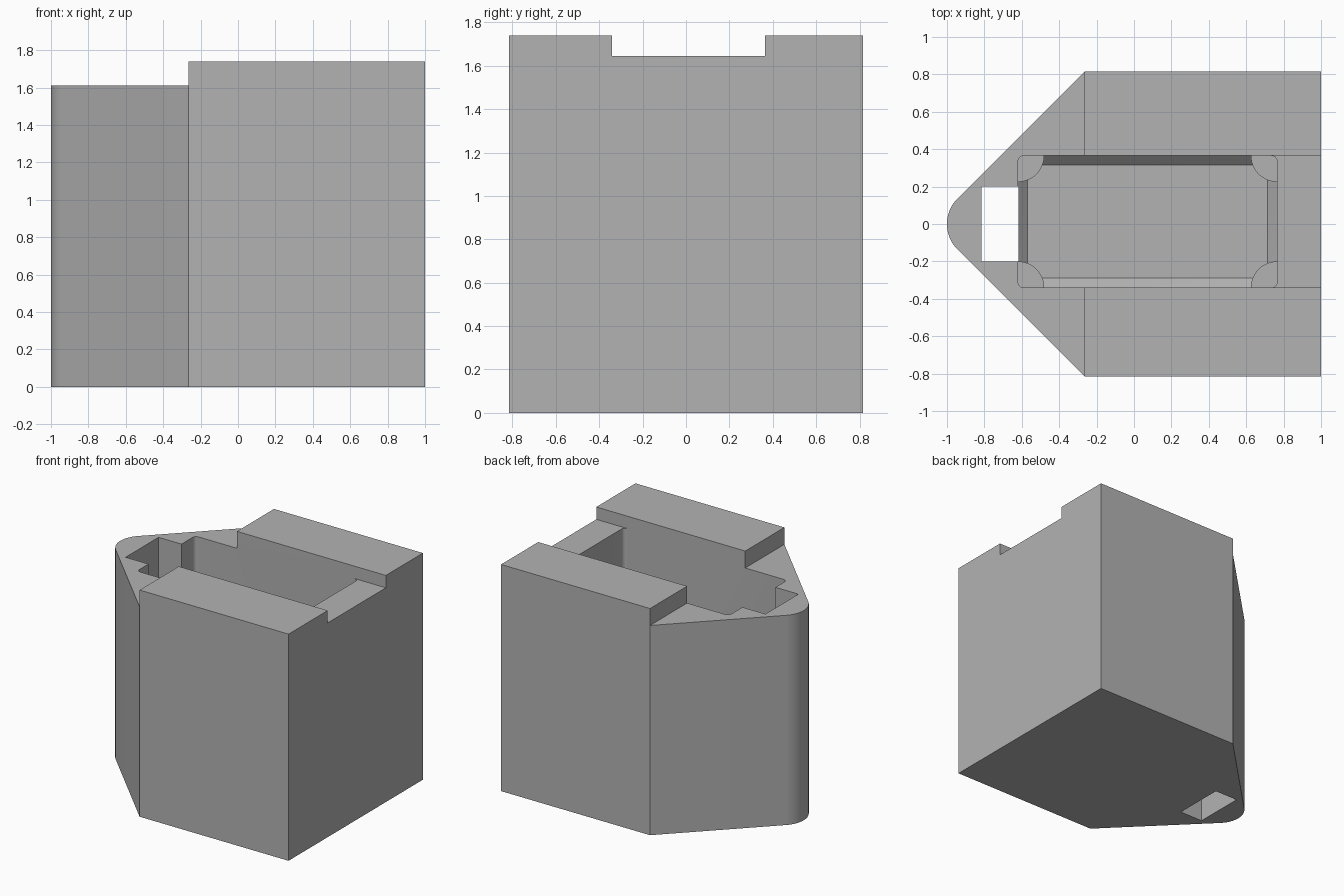
import bpy, bmesh, math

if "Cube" in bpy.data.objects:
    bpy.data.objects.remove(bpy.data.objects["Cube"])

NOSE_Z, CHANNEL_Z, TOP_Z = 1.61, 1.645, 1.74      # three rim heights
SHOULDER_X = -0.265                               # where the nose begins
X0, X1, Y0, Y1 = -0.62, 0.765, -0.34, 0.365       # pocket walls
FLOOR_Z, POST_Z, POST_R, BEVEL = 0.2, 0.4, 0.14, 0.05

grey = bpy.data.materials.new("plain grey")
grey.diffuse_color = (0.45, 0.45, 0.45, 1)
grey.use_nodes = True
grey.node_tree.nodes["Principled BSDF"].inputs["Base Color"].default_value = grey.diffuse_color


def arc(cx, cy, r, a0, a1, n):
    """Points along a circular arc, angles in degrees."""
    angles = [math.radians(a0 + (a1 - a0) * i / n) for i in range(n + 1)]
    return [(cx + r * math.cos(a), cy + r * math.sin(a)) for a in angles]


def loft(name, sections):
    """Closed solid through (outline, z) sections of equal point count."""
    bm = bmesh.new()
    rings = [[bm.verts.new((x, y, z)) for x, y in pts] for pts, z in sections]
    n = len(rings[0])
    for low, high in zip(rings, rings[1:]):
        for i in range(n):
            j = (i + 1) % n
            bm.faces.new((low[i], low[j], high[j], high[i]))
    bm.faces.new(rings[0][::-1])
    bm.faces.new(rings[-1])
    bmesh.ops.recalc_face_normals(bm, faces=bm.faces)
    mesh = bpy.data.meshes.new(name)
    bm.to_mesh(mesh)
    bm.free()
    mesh.materials.append(grey)
    obj = bpy.data.objects.new(name, mesh)
    bpy.context.collection.objects.link(obj)
    return obj


def rect(x0, x1, y0, y1):
    return [(x0, y0), (x1, y0), (x1, y1), (x0, y1)]


def rounded_rect(inset, r=0.03, n=6):
    x0, x1, y0, y1 = X0 + inset, X1 - inset, Y0 + inset, Y1 - inset
    return (arc(x0 + r, y0 + r, r, 180, 270, n) + arc(x1 - r, y0 + r, r, 270, 360, n)
            + arc(x1 - r, y1 - r, r, 0, 90, n) + arc(x0 + r, y1 - r, r, 90, 180, n))


def activate(obj):
    bpy.ops.object.select_all(action='DESELECT')
    obj.select_set(True)
    bpy.context.view_layer.objects.active = obj


def cut(obj, cutter):
    mod = obj.modifiers.new("cut", 'BOOLEAN')
    mod.operation, mod.solver, mod.object = 'DIFFERENCE', 'EXACT', cutter
    activate(obj)
    bpy.ops.object.modifier_apply(modifier=mod.name)
    bpy.data.objects.remove(cutter)


# Body: block with a rounded, wedge-shaped nose
nose_r = 0.193
outline = ([(SHOULDER_X, -0.815), (1, -0.815), (1, 0.815), (SHOULDER_X, 0.815)]
           + arc(nose_r - 1, 0, nose_r, 135, 225, 20))
body = loft("body", [(outline, 0), (outline, TOP_Z)])

# Lower nose rim, lengthwise channel, pocket with bevelled floor, through slot
nose = rect(-1.2, SHOULDER_X, -1, 1)
cut(body, loft("nose_cutter", [(nose, NOSE_Z), (nose, 2)]))
channel = rect(-0.5, 1.2, Y0, Y1)
cut(body, loft("channel_cutter", [(channel, CHANNEL_Z), (channel, 2)]))
cut(body, loft("pocket_cutter", [(rounded_rect(BEVEL, 0.01), FLOOR_Z),
                                 (rounded_rect(0), FLOOR_Z + BEVEL),
                                 (rounded_rect(0), 2)]))
slot = rect(-0.815, X0 + 0.002, -0.2, 0.2)
cut(body, loft("slot_cutter", [(slot, -0.2), (slot, 2)]))
activate(body)
bpy.ops.object.shade_smooth_by_angle(angle=math.radians(25))

# Quarter-round support posts in the pocket corners
corners = [("front_left", X0, Y0, 0), ("front_right", X1, Y0, 90),
           ("back_right", X1, Y1, 180), ("back_left", X0, Y1, 270)]
for label, x, y, start in corners:
    wedge = [(x, y)] + arc(x, y, POST_R, start, start + 90, 12)
    post = loft(label + "_post", [(wedge, FLOOR_Z - 0.02), (wedge, POST_Z)])
    activate(post)
    bpy.ops.object.shade_smooth_by_angle(angle=math.radians(25))
